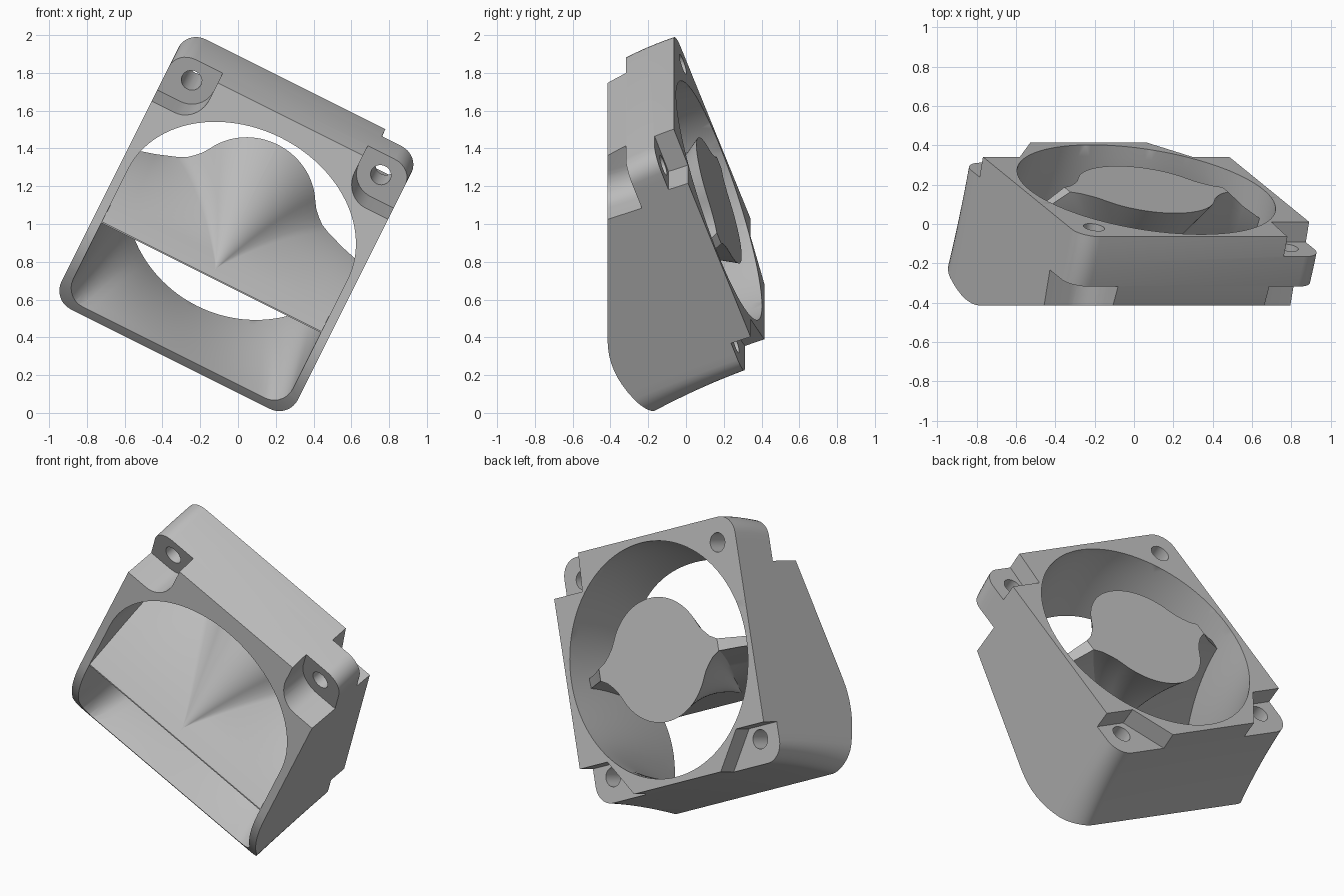
import bpy, bmesh, math
from mathutils import Vector

if "Cube" in bpy.data.objects:
    bpy.data.objects.remove(bpy.data.objects["Cube"], do_unlink=True)

ROLL = math.atan(0.5)
TILT = math.radians(20)
HALF = 0.7                      # half width of the square fan flange
PLATE = (0.175, 0.14)           # flange centre (depth, height)

grey = bpy.data.materials.new("light_grey_plastic")
grey.use_nodes = True
colour = (0.50, 0.50, 0.50, 1)
grey.diffuse_color = colour
grey.node_tree.nodes["Principled BSDF"].inputs["Base Color"].default_value = colour


def world(u, y, v):
    c, s = math.cos(ROLL), math.sin(ROLL)
    return Vector((c * u + s * v, y, 1 - s * u + c * v))


def plate(u, p, d=0.0):
    """Point on the tilted flange, d forward of its back face."""
    c, s = math.cos(TILT), math.sin(TILT)
    return Vector((u, PLATE[0] - s * p - c * d, PLATE[1] + c * p - s * d))


def front_y(v):
    """Flat front that curls back below the blade edge."""
    w = max(0.0, (-0.33 - v) / 0.47)
    return -0.415 + 0.255 * w ** 2.2


def make(name, verts, faces):
    mesh = bpy.data.meshes.new(name)
    bm = bmesh.new()
    vs = [bm.verts.new(world(*v)) for v in verts]
    for f in faces:
        bm.faces.new([vs[i] for i in f])
    bmesh.ops.remove_doubles(bm, verts=bm.verts, dist=1e-5)
    bmesh.ops.dissolve_degenerate(bm, edges=bm.edges, dist=1e-6)
    bmesh.ops.recalc_face_normals(bm, faces=bm.faces)
    bm.to_mesh(mesh)
    bm.free()
    mesh.materials.append(grey)
    ob = bpy.data.objects.new(name, mesh)
    bpy.context.collection.objects.link(ob)
    return ob


def bridge(name, rings, half):
    """Skin rings whose first half mirrors the reversed second half."""
    n = len(rings[0])
    verts = [p for r in rings for p in r]
    faces = [(k * n + i, k * n + (i + 1) % n, (k + 1) * n + (i + 1) % n, (k + 1) * n + i)
             for k in range(len(rings) - 1) for i in range(n)]
    for base in (0, (len(rings) - 1) * n):
        faces += [(base + i, base + i + 1, base + n - 2 - i, base + n - 1 - i)
                  for i in range(half - 1)]
    return make(name, verts, faces)


def bent_tube(name, backs, fronts, extend=0.0, steps=10):
    """Sweep a flange outline (u, p) into a front outline (u, v) along bent paths."""
    mirror = lambda pts: pts + [(-a, b) for a, b in reversed(pts)]
    rings = [[] for _ in range(steps + 1)]
    caps = ([], [])
    for (u, p), (fu, fv) in zip(mirror(backs), mirror(fronts)):
        a, c = plate(u, p), Vector((fu, front_y(fv), fv))
        b = plate(u, p, 0.5 * (a.y - c.y))
        b.x = (u + fu) / 2
        for k in range(steps + 1):
            t = k / steps
            rings[k].append(a * (1 - t) ** 2 + b * 2 * t * (1 - t) + c * t * t)
        caps[0].append(plate(u, p, -extend))
        caps[1].append(c - Vector((0, extend, 0)))
    if extend:
        rings = [caps[0]] + rings + [caps[1]]
    return bridge(name, rings, len(backs))


def prism(name, outline, d0, d1):
    n = len(outline)
    verts = [plate(u, p, d) for d in (d0, d1) for u, p in outline]
    faces = [tuple(range(n)), tuple(range(n, 2 * n))]
    faces += [(i, (i + 1) % n, n + (i + 1) % n, n + i) for i in range(n)]
    return make(name, verts, faces)


def arc(cu, cp, r, a0, a1, n):
    return [(cu + r * math.cos(math.radians(a0 + (a1 - a0) * i / n)),
             cp + r * math.sin(math.radians(a0 + (a1 - a0) * i / n))) for i in range(n + 1)]


def line(a, b, n):
    return [(a[0] + (b[0] - a[0]) * i / n, a[1] + (b[1] - a[1]) * i / n) for i in range(n + 1)]


# Outer housing: rounded square bending down towards the front
r = 0.11
inner = HALF - r
square = (arc(inner, inner, r, 90, 0, 8) + line((HALF, inner), (HALF, -inner), 28)[1:-1]
          + arc(inner, -inner, r, 0, -90, 8))
housing = bent_tube("duct_housing", square, [(u, -0.09 + p * 0.71 / HALF) for u, p in square])

# Air passage: round at the fan, arched above and square below at the front
arch = [(0.65 * math.cos(t), 0.51 * math.sin(t))
        for t in (math.pi / 2 * (1 - i / 24) for i in range(25))]
mouth = (arch + line((0.65, 0), (0.65, -0.65), 14)[1:-1]
         + arc(0.54, -0.65, 0.11, 0, -90, 7) + line((0.54, -0.76), (0, -0.76), 12)[1:])
low = len(mouth) - 25
bore = arc(0, 0, 0.665, 90, 0, 24) + arc(0, 0, 0.665, 0, -90, low)[1:]
cutters = [bent_tube("passage_cutter", bore, mouth, extend=0.1)]

# Corner screw holes, back recesses and front screw-head pockets
for su in (-1, 1):
    for sp in (-1, 1):
        depth = 0.6 if sp > 0 else 0.24
        cutters.append(prism("hole_cutter", arc(su * 0.56, sp * 0.56, 0.055, 0, 345, 23), -0.1, depth))
    foot = [(0.255, -0.8), (0.49, -0.487), (0.9, -0.487), (0.9, -0.8)]
    cutters.append(prism("foot_recess_cutter", [(su * u, p) for u, p in foot], -0.1, 0.11))
    pocket = [(0.9, 0.425)] + arc(0.565, 0.56, 0.135, 270, 180, 10) + [(0.43, 0.9), (0.9, 0.9)]
    cutters.append(prism("pocket_cutter", [(su * u, p) for u, p in pocket], 0.28, 0.7))
top = [(0.465, 0.85), (0.485, 0.48), (0.9, 0.48), (0.9, 0.85)]
cutters.append(prism("top_recess_cutter", top, -0.1, 0.11))

bpy.context.view_layer.objects.active = housing
for cutter in cutters:
    cutter.hide_render = True
    mod = housing.modifiers.new("cut", "BOOLEAN")
    mod.operation, mod.solver, mod.object = "DIFFERENCE", "EXACT", cutter
    bpy.ops.object.modifier_apply(modifier=mod.name)
for cutter in cutters:
    bpy.data.objects.remove(cutter, do_unlink=True)

# Flow divider: round hub and two struts tapering to the blade edge
HUB = 0.35
profile = arc(0, 0, 1, 90, 28, 16)
profile += [(0.95, 0.36), (1.04, 0.26), (1.14, 0.17), (1.28, 0.1)]
steps = 24
rings = []
for k in range(steps + 1):
    ring = []
    t = k / steps
    half = []
    for i, (a, h) in enumerate(profile + [(None, 0), (None, 0)]):
        start = 0.0
        radius = HUB * max(0.0, 1 - t / 0.93) + 0.001
        web = 0.025 * (1 - t) + 0.004
        if a is None:
            last = i == len(profile) + 1
            u, start = (0.68, 0.24) if last else (0.55, 0.12)
            h = web
        else:
            u, h = a * radius, max(h * radius, web)
        half.append((u, h, start + (1 - start) * t))
    upper = half + [(-u, h, s) for u, h, s in reversed(half[1:])]
    for u, h, s in half + [(u, -h, s) for u, h, s in reversed(half)]:
        a, b, c = Vector(PLATE), Vector((-0.14, 0.03)), Vector((-0.413, -0.315))
        m = a * (1 - s) ** 2 + b * 2 * s * (1 - s) + c * s * s
        ring.append(Vector((u, m.x - h * math.sin(TILT) * (1 - s), m.y + h * math.cos(TILT))))
    rings.append(ring)
divider = bridge("flow_divider", rings, len(profile) + 2)
bm = bmesh.new()
bm.from_mesh(divider.data)
bmesh.ops.mirror  # mirrored with a modifier below
bm.free()
divider.rotation_euler = (0, -ROLL, 0)
divider.location = Vector((math.sin(ROLL), 0, -math.cos(ROLL)))
bpy.context.view_layer.update()
divider.data.transform(divider.matrix_basis)
divider.matrix_basis.identity()
divider.rotation_euler, divider.location = (0, ROLL, 0), (0, 0, 1)
flip = divider.modifiers.new("mirror", "MIRROR")
flip.use_axis[0] = True

for ob in (housing, divider):
    bpy.ops.object.select_all(action="DESELECT")
    ob.select_set(True)
    bpy.context.view_layer.objects.active = ob
    bpy.ops.object.shade_smooth_by_angle(angle=math.radians(30))
